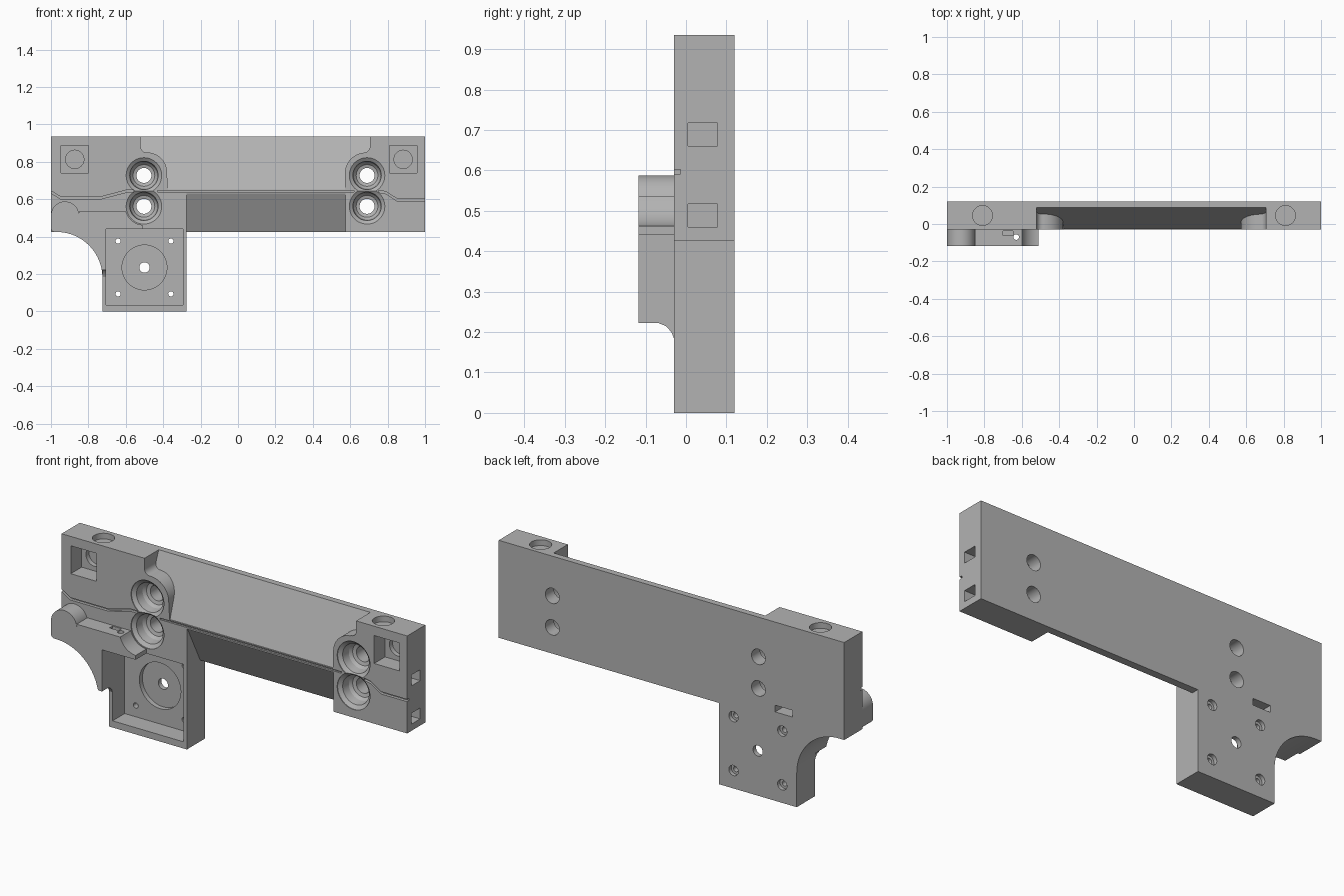
import bpy, bmesh, math
from mathutils import Matrix

if "Cube" in bpy.data.objects:
    bpy.data.objects.remove(bpy.data.objects["Cube"])

grey = bpy.data.materials.new("plain grey")
grey.diffuse_color = (0.45, 0.45, 0.45, 1)
grey.use_nodes = True
grey.node_tree.nodes["Principled BSDF"].inputs["Base Color"].default_value = grey.diffuse_color


def finish(name, bm):
    bmesh.ops.remove_doubles(bm, verts=bm.verts, dist=1e-6)
    bmesh.ops.recalc_face_normals(bm, faces=bm.faces)
    me = bpy.data.meshes.new(name)
    bm.to_mesh(me)
    bm.free()
    ob = bpy.data.objects.new(name, me)
    bpy.context.collection.objects.link(ob)
    me.materials.append(grey)
    return ob


def loft(name, rings):
    """Closed solid through rings with equal point counts."""
    bm = bmesh.new()
    loops = [[bm.verts.new(p) for p in r] for r in rings]
    n = len(loops[0])
    for a, b in zip(loops, loops[1:]):
        for i in range(n):
            j = (i + 1) % n
            bm.faces.new((a[i], a[j], b[j], b[i]))
    bm.faces.new(loops[0])
    bm.faces.new(loops[-1])
    return finish(name, bm)


def prism(name, pts, y0, y1):
    """Front outline (x, z) extruded in y; y1 may be a function of z."""
    back = y1 if callable(y1) else (lambda z: y1)
    return loft(name, [[(x, y0, z) for x, z in pts], [(x, back(z), z) for x, z in pts]])


def box(name, x0, x1, y0, y1, z0, z1):
    return prism(name, [(x0, z0), (x1, z0), (x1, z1), (x0, z1)], y0, y1)


def turned(name, x, z, profile, n=48):
    """Round solid about a y axis from (radius, y) steps."""
    a = [2 * math.pi * i / n for i in range(n)]
    return loft(name, [[(x + r * math.cos(t), y, z + r * math.sin(t)) for t in a]
                       for r, y in profile])


def upright(name, x, y, r, z0, z1):
    """Cylinder about a z axis."""
    a = [2 * math.pi * i / 40 for i in range(40)]
    return loft(name, [[(x + r * math.cos(t), y + r * math.sin(t), z) for t in a]
                       for z in (z0, z1)])


def arc(cx, cz, r, a0, a1, n=14):
    return [(cx + r * math.cos(math.radians(a0 + (a1 - a0) * i / n)),
             cz + r * math.sin(math.radians(a0 + (a1 - a0) * i / n))) for i in range(n + 1)]


def ribbon(name, path, y0, y1, h=0.006):
    """Thin channel following a path that runs along x."""
    return prism(name, [(x, z + h) for x, z in path] + [(x, z - h) for x, z in reversed(path)], y0, y1)


def cut(target, cutters):
    bpy.context.view_layer.objects.active = target
    for c in cutters:
        m = target.modifiers.new("cut", 'BOOLEAN')
        m.operation, m.solver, m.object = 'DIFFERENCE', 'EXACT', c
        bpy.ops.object.modifier_apply(modifier=m.name)
        bpy.data.objects.remove(c, do_unlink=True)


FRONT, BACK, TOP = -0.03, 0.12, 0.935
MX, MZ = -0.5, 0.235          # motor axis
curve = arc(-0.97, 0.18, 0.245, 0, 90, 24)   # concave cutaway beside the motor tab

# main plate with hanging motor tab
plate = prism("main_plate", [(-0.275, 0), (-0.275, 0.425), (1, 0.425), (1, TOP), (-1, TOP),
                             (-1, 0.425)] + curve[::-1] + [(-0.725, 0)], FRONT, BACK)

# sloping recesses above and below the ridge
upper = ([(-0.52, 0.96), (-0.52, 0.88)] + arc(-0.49, 0.88, 0.03, 190, 270, 5)
         + arc(-0.485, 0.745, 0.105, 90, 0) + [(-0.375, 0.652), (0.572, 0.652)]
         + arc(0.68, 0.74, 0.108, 180, 95) + arc(0.675, 0.88, 0.03, 270, 350, 5) + [(0.705, 0.96)])
cuts = [prism("upper_recess", upper, -0.2, lambda z: -0.026 + (z - 0.652) * 0.4),
        prism("lower_recess", [(-0.275, 0.4), (0.575, 0.4), (0.575, 0.63), (-0.275, 0.63)],
              -0.2, lambda z: -0.026 + (0.63 - z) * 0.52)]

# stepped bearing bores, two pairs
for x in (-0.503, 0.69):
    for z in (0.727, 0.562):
        cuts.append(turned("bore", x, z, [(0.095, -0.04), (0.095, -0.026), (0.076, -0.012),
                                          (0.07, 0.03), (0.058, 0.045), (0.04, 0.05), (0.04, 0.15)]))

# motor pocket, pilot recess and screw holes
cuts += [box("motor_pocket", -0.705, -0.295, -0.2, 0.07, 0.035, 0.44),
         turned("pilot_recess", MX, MZ, [(0.12, 0.0), (0.12, 0.095)]),
         turned("shaft_hole", MX, MZ, [(0.028, 0.0), (0.028, 0.2)])]
for sx in (-1, 1):
    for sz in (-1, 1):
        cuts.append(turned("screw_hole", MX + sx * 0.141, MZ + sz * 0.141,
                           [(0.014, 0.0), (0.014, 0.1), (0.027, 0.1), (0.027, 0.2)], 24))

# square pockets, shallow round seats and top sockets at both ends
for s, c in ((-1, -0.873), (1, 0.883)):
    cuts += [box("square_pocket", c - 0.074, c + 0.074, -0.2, 0.06, 0.74, 0.886),
             turned("round_seat", c, 0.813, [(0.049, 0.0), (0.049, 0.085)]),
             upright("top_socket", s * 0.81, 0.045, 0.053, TOP - 0.03, 1.1)]

# side slots and rear slot
for z in (0.66, 0.46):
    cuts.append(box("side_slot", 0.9, 1.1, 0.005, 0.078, z, z + 0.057))
cuts.append(box("rear_slot", -0.7, -0.6, 0.0, 0.2, 0.465, 0.5))

# narrow cable channels
cuts += [ribbon("channel", [(-1.05, 0.67), (-0.95, 0.608), (-0.73, 0.608), (-0.6, 0.642), (-0.56, 0.642)], -0.1, -0.014),
         ribbon("channel", [(-0.43, 0.642), (0.62, 0.642)], -0.1, -0.02, 0.004),
         ribbon("channel", [(0.75, 0.642), (0.79, 0.635), (0.85, 0.597), (1.05, 0.597)], -0.1, -0.014)]
cut(plate, cuts)

# raised arm with rounded end post, following the cutaway
low = [p for p in curve if p[1] > 0.225]
arm_outline = ([(-0.705, 0.222), (-0.705, 0.44), (-0.51, 0.44), (-0.51, 0.535), (-0.851, 0.535)]
               + arc(-0.925, 0.513, 0.075, 5, 180, 20) + arc(-0.98, 0.445, 0.02, 180, 270, 5)
               + low[::-1] + [(-0.722, 0.222)])
arm = prism("raised_arm", arm_outline, -0.118, FRONT + 0.002)
cut(arm, [turned("bore_clearance", -0.503, 0.562, [(0.1, -0.2), (0.1, 0.1)]),
          upright("wire_hole", -0.63, -0.07, 0.015, 0.3, 0.7),
          box("arm_slot", -0.7, -0.648, -0.062, -0.037, 0.48, 0.6)])

# flared foot joining arm strip to plate
foot = loft("arm_foot", [[(x, FRONT + 0.002, 0.225), (x, -0.075, 0.225), (x, -0.05, 0.215),
                          (x, -0.036, 0.2), (x, FRONT + 0.002, 0.18)] for x in (-0.7245, -0.7055)])

for ob in (plate, arm, foot):
    bpy.ops.object.select_all(action='DESELECT')
    ob.select_set(True)
    bpy.context.view_layer.objects.active = ob
    bpy.ops.object.shade_smooth_by_angle(angle=math.radians(25))
